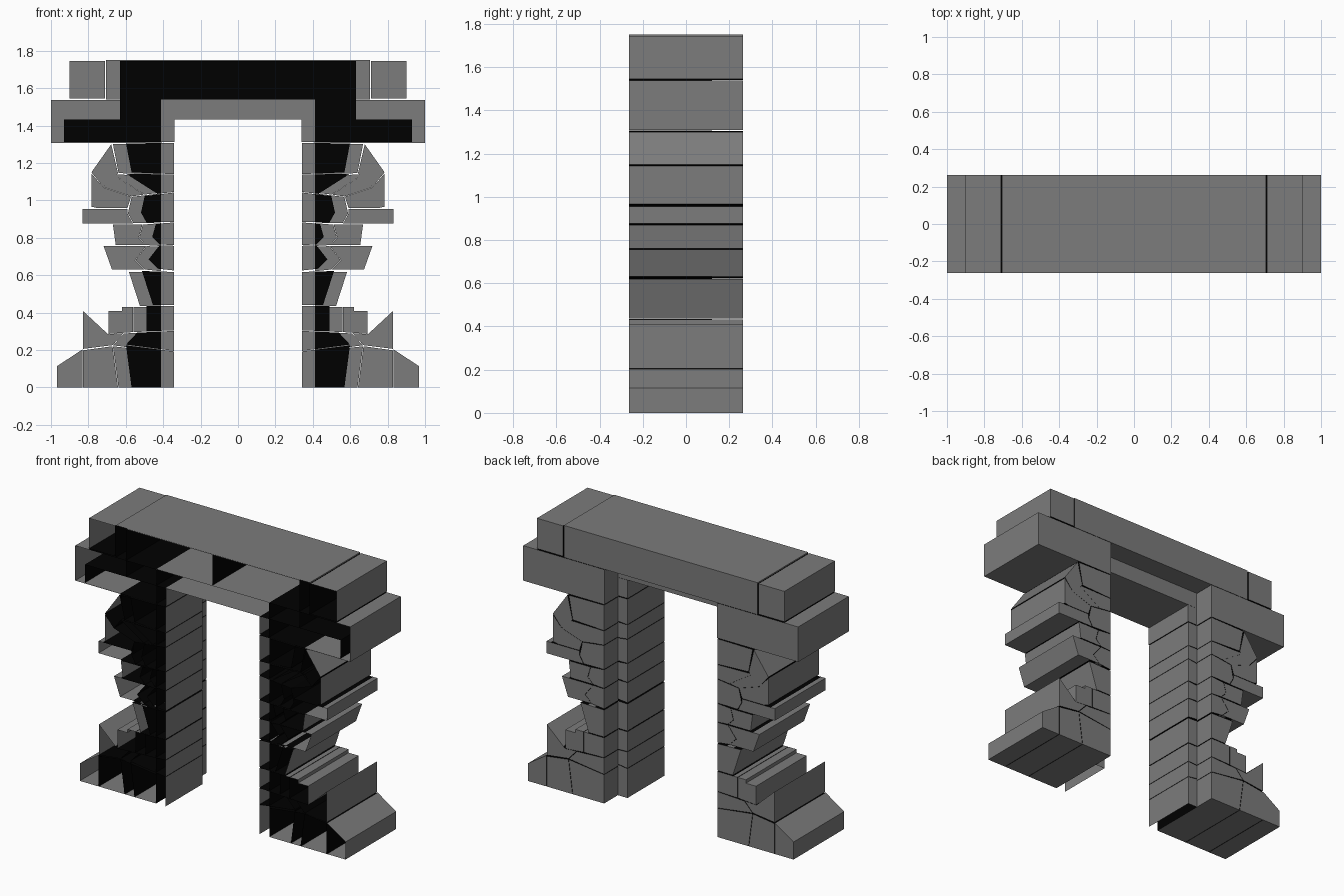
import bpy, bmesh

if "Cube" in bpy.data.objects:
    bpy.data.objects.remove(bpy.data.objects["Cube"])

FRONT, BACK, LINER_BACK = -0.263, 0.263, 0.12
GAP = 0.003          # joint between stones
SHIFT = 0.07         # how far the door lining steps into the opening


def material(name, v):
    m = bpy.data.materials.new(name)
    m.diffuse_color = (v, v, v, 1)
    m.use_nodes = True
    m.node_tree.nodes["Principled BSDF"].inputs["Base Color"].default_value = m.diffuse_color
    return m


MATS = [material("grey stone", 0.2), material("black inside", 0.0)]
solids = []          # (name, outline, back depth)


def both_sides(name, pts, y1):
    solids.append((name + "_right", pts, y1))
    solids.append((name + "_left", [(-x, z) for x, z in pts], y1))


def rect(x0, x1, z0, z1):
    return [(x0, z0), (x1, z0), (x1, z1), (x0, z1)]


def shrink(pts):
    """Pull a stone in slightly so a joint shows round it."""
    out = [list(p) for p in pts]
    for a in (0, 1):
        lo, hi = min(p[a] for p in pts), max(p[a] for p in pts)
        mid, k = (lo + hi) / 2, 1 - GAP / (hi - lo)
        for p, q in zip(out, pts):
            if a == 0 or q[1] > 0:      # lowest stones stay on the ground
                p[a] = mid + (p[a] - mid) * k
    return [tuple(p) for p in out]


def inside(x, z, pts):
    hit = False
    for (ax, az), (bx, bz) in zip(pts, pts[1:] + pts[:1]):
        if (az > z) != (bz > z) and x < ax + (z - az) * (bx - ax) / (bz - az):
            hit = not hit
    return hit


def buried(co, me):
    """True where a point lies within some other stone."""
    return any(s[0] != me and FRONT < co.y < s[2] and inside(co.x, co.z, s[1]) for s in solids)


def finish(bm, name):
    me = bpy.data.meshes.new(name)
    bm.to_mesh(me)
    bm.free()
    for m in MATS:
        me.materials.append(m)
    bpy.context.collection.objects.link(bpy.data.objects.new(name, me))


def build(name, pts, y1):
    """Stone with an open front; faces hidden in the masonry are black."""
    bm = bmesh.new()
    face = bm.faces.new([bm.verts.new((x, FRONT, z)) for x, z in pts])
    ext = bmesh.ops.extrude_face_region(bm, geom=[face])
    for v in ext["geom"]:
        if isinstance(v, bmesh.types.BMVert):
            v.co.y = y1
    bmesh.ops.recalc_face_normals(bm, faces=bm.faces)
    bmesh.ops.delete(bm, geom=[f for f in bm.faces if f.calc_center_median().y < FRONT + 1e-4],
                     context='FACES_ONLY')
    # cut where parts meet, so hidden and exposed areas are separate faces
    cuts = [((0, LINER_BACK, 0), (0, 1, 0)), ((0, 0, 1.54), (0, 0, 1)), ((0, 0, 1.744), (0, 0, 1))]
    for x in (.345, .411, .48, .53, .58, .63, .67, .708, .75, .8, .9):
        cuts += [((x, 0, 0), (1, 0, 0)), ((-x, 0, 0), (1, 0, 0))]
    for co, no in cuts:
        bmesh.ops.bisect_plane(bm, geom=bm.verts[:] + bm.edges[:] + bm.faces[:],
                               plane_co=co, plane_no=no, dist=1e-5)
    bm.normal_update()
    drop = []
    for f in bm.faces:
        c = f.calc_center_median()
        if "lining" in name and c.z < 1e-4:
            drop.append(f)               # no foot under the lining
        elif name == "lintel" and f.normal.z < -0.5 and abs(c.x) < .41:
            continue                     # underside of the lintel stays grey
        elif buried(c + f.normal * 0.014, name):
            f.material_index = 1
    bmesh.ops.delete(bm, geom=drop, context='FACES')
    finish(bm, name)


# Stones next to the opening, bottom to top
jamb_stones = [
    [(.41, 0), (.64, 0), (.67, .222), (.41, .19)],
    [(.41, .19), (.67, .225), (.61, .29), (.41, .30)],
    [(.41, .30), (.56, .295), (.56, .433), (.41, .433)],
    [(.41, .435), (.525, .435), (.585, .62), (.41, .615)],
    [(.41, .62), (.50, .63), (.55, .68), (.49, .757), (.41, .755)],
    [(.41, .755), (.49, .76), (.53, .80), (.51, .872), (.41, .88)],
    [(.41, .88), (.56, .877), (.59, .93), (.57, 1.02), (.41, 1.04)],
    [(.41, 1.04), (.50, 1.03), (.67, 1.14), (.41, 1.135)],
    [(.41, 1.135), (.64, 1.145), (.67, 1.302), (.41, 1.305)],
]

# Rough stones on the outer side of each pillar
outer_stones = [
    [(.64, 0), (.83, 0), (.83, .20), (.67, .222)],
    [(.83, 0), (.968, 0), (.968, .115), (.83, .205)],
    [(.67, .225), (.83, .205), (.83, .41), (.695, .285), (.61, .29)],
    [(.56, .295), (.695, .285), (.695, .41), (.62, .41), (.62, .433), (.56, .433)],
    [(.50, .63), (.675, .63), (.72, .757), (.49, .757), (.55, .68)],
    [(.49, .76), (.655, .76), (.67, .872), (.51, .872), (.53, .80)],
    [(.56, .875), (.832, .875), (.832, .957), (.59, .957), (.59, .93)],
    [(.59, .957), (.75, .957), (.785, .965), (.785, 1.145), (.72, 1.07), (.57, 1.02)],
    [(.50, 1.03), (.57, 1.02), (.72, 1.07), (.67, 1.14)],
    [(.72, 1.07), (.785, 1.15), (.677, 1.302), (.64, 1.145)],
]

for i, pts in enumerate(jamb_stones):
    pts = shrink(pts)
    both_sides(f"pillar_stone_{i}", pts, BACK)
    # the lining repeats the same stones, moved into the opening
    lift = [(x - SHIFT, z + 0.004 * (z > 0)) for x, z in pts]
    both_sides(f"lining_stone_{i}", lift, LINER_BACK)

for i, pts in enumerate(outer_stones):
    both_sides(f"outer_stone_{i}", shrink(pts), BACK)

# Lintel, with bearing blocks and end blocks
solids.append(("lintel", rect(-.705, .705, 1.54, 1.75), BACK))
both_sides("bearing_block", rect(.41, 1.0, 1.308, 1.538), BACK)
both_sides("lintel_end_block", rect(.711, .90, 1.545, 1.745), BACK)

# Lining of the lintel, stepped down into the opening
solids.append(("lintel_lining", rect(-.63, .63, 1.433, 1.745), LINER_BACK))
both_sides("bearing_lining", rect(.34, .93, 1.312, 1.432), LINER_BACK)

for s in solids:
    build(*s)

# Hidden partition across the middle of the lintel
bm = bmesh.new()
f = bm.faces.new([bm.verts.new((0, y, z)) for y, z in
                  ((FRONT, 1.545), (BACK - .003, 1.545), (BACK - .003, 1.745), (FRONT, 1.745))])
f.material_index = 1
finish(bm, "lintel_partition")
